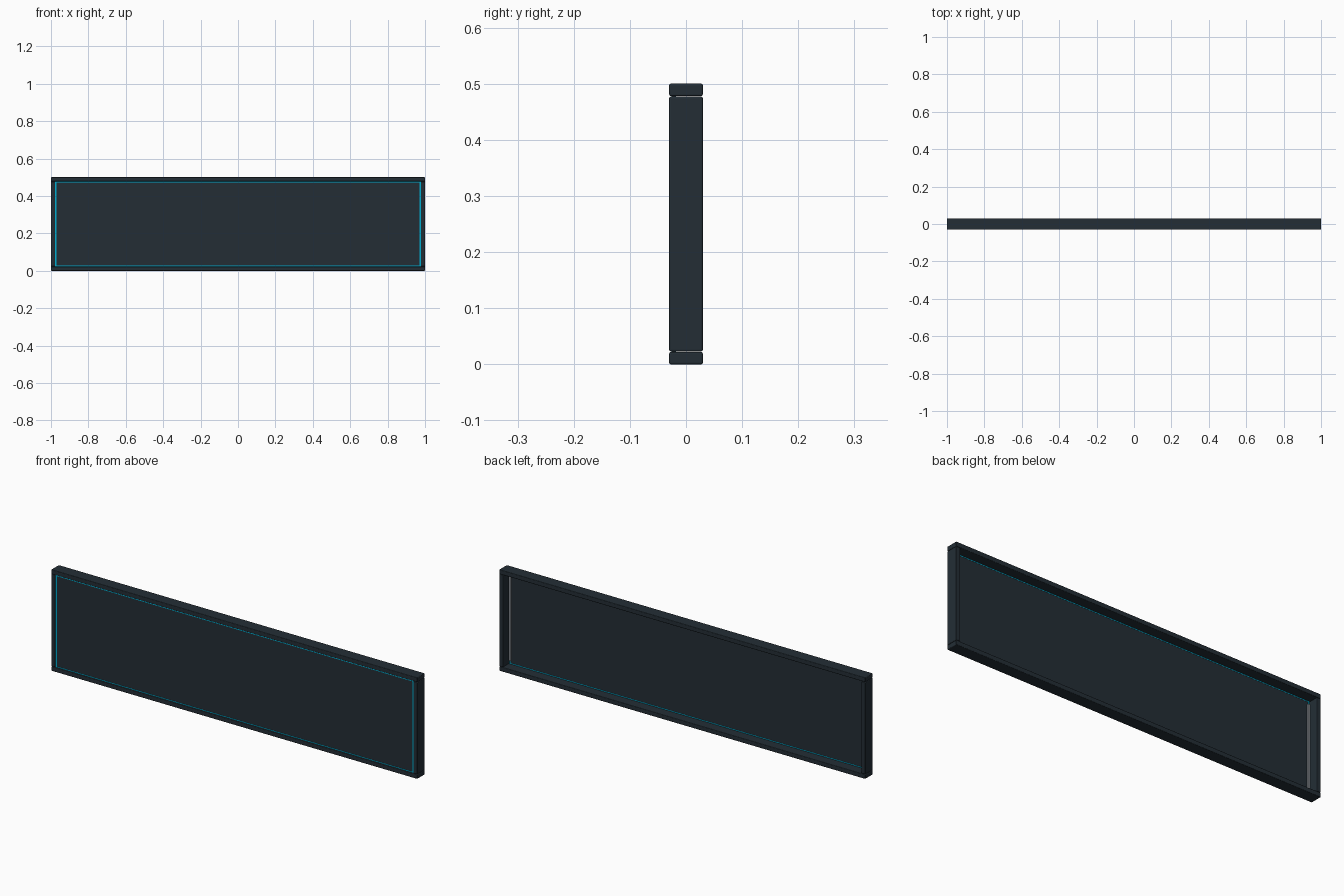
import bpy

cube = bpy.data.objects.get("Cube")
if cube:
    bpy.data.objects.remove(cube, do_unlink=True)


def material(name, colour):
    mat = bpy.data.materials.new(name)
    mat.use_nodes = True
    mat.diffuse_color = (*colour, 1)
    mat.node_tree.nodes["Principled BSDF"].inputs["Base Color"].default_value = (*colour, 1)
    return mat


slate = material("dark slate", (0.017, 0.027, 0.036))
cyan = material("cyan glow", (0.0, 0.42, 0.64))
silver = material("silver grey", (0.35, 0.38, 0.42))


def box(name, low, high, mat, bevel=0):
    """Box between two corners, with optional rounded edges."""
    bpy.ops.mesh.primitive_cube_add(size=1, location=[(a + b) / 2 for a, b in zip(low, high)])
    obj = bpy.context.object
    obj.name = name
    obj.scale = [b - a for a, b in zip(low, high)]
    bpy.ops.object.transform_apply(location=False, rotation=False, scale=True)
    obj.data.materials.append(mat)
    if bevel:
        mod = obj.modifiers.new("Rounded edges", "BEVEL")
        mod.width = bevel
        mod.segments = 3
        bpy.ops.object.shade_smooth_by_angle()
    return obj


HALF, DEPTH, TALL = 1.0, 0.03, 0.5
BAR = 0.022                      # frame bar thickness
FRONT, BACK = -0.025, -0.019     # panel faces

# Frame rails along the bottom and top
for name, z in (("bottom_rail", 0), ("top_rail", TALL - BAR)):
    box(name, (-HALF, -DEPTH, z), (HALF, DEPTH, z + BAR), slate, 0.003)

# Panel set near the front of the frame
box("panel", (-HALF + BAR, FRONT, BAR), (HALF - BAR, BACK, TALL - BAR), slate)

# Light strips around the panel edge, just proud of both panel faces
for name, z in (("bottom_light", BAR + 0.001), ("top_light", TALL - BAR - 0.005)):
    box(name, (-0.978, FRONT - 0.001, z), (0.978, BACK + 0.001, z + 0.004), cyan)

for side, s in (("left", 1), ("right", -1)):
    def span(a, b):
        return min(s * a, s * b), max(s * a, s * b)

    # Side posts between the rails
    x0, x1 = span(HALF - BAR, HALF)
    box(side + "_post", (x0, -DEPTH, BAR + 0.001), (x1, DEPTH, TALL - BAR - 0.001), slate, 0.003)

    # Upright light strips
    x0, x1 = span(0.971, 0.978)
    box(side + "_light", (x0, FRONT - 0.001, BAR), (x1, BACK + 0.001, TALL - BAR), cyan)

    # Rounded rods in the rear corners
    x0, x1 = span(0.964, 0.975)
    box(side + "_rear_rod", (x0, BACK, 0.04), (x1, BACK + 0.009, 0.46), silver, 0.003)
